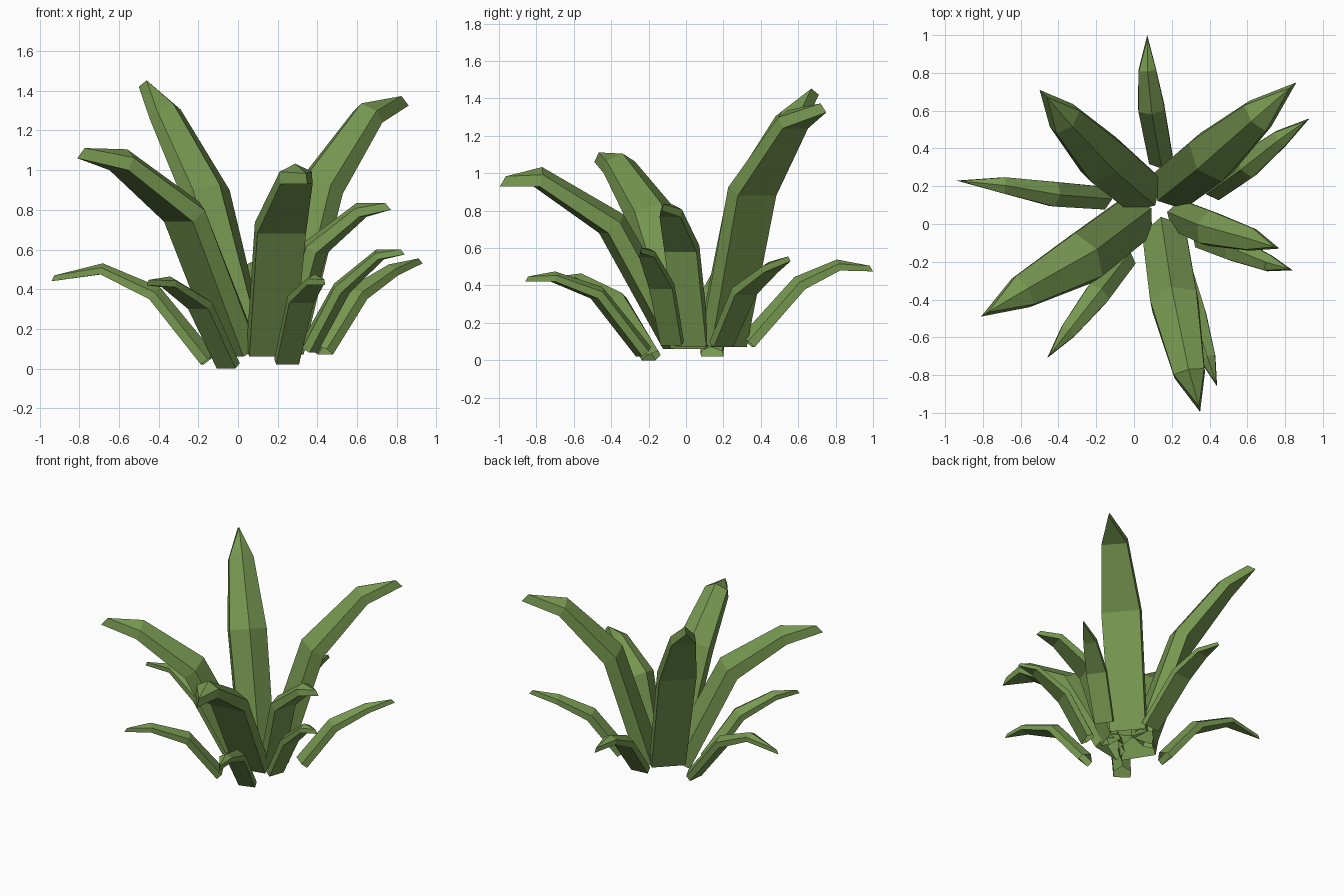
import bpy
import bmesh
from mathutils import Vector

cube = bpy.data.objects.get("Cube")
if cube:
    bpy.data.objects.remove(cube, do_unlink=True)

# Single leaf colour
green = bpy.data.materials.new("leaf_green")
green.use_nodes = True
color = (0.18, 0.31, 0.08, 1.0)
green.diffuse_color = color
shader = green.node_tree.nodes["Principled BSDF"]
shader.inputs["Base Color"].default_value = color
shader.inputs["Roughness"].default_value = 0.9

# Relative width, side wall and ridge height at root, two bends and tip
WIDTH_PROFILE = (0.92, 1.0, 0.66, 0.0)
WALL_PROFILE = (0.34, 0.34, 0.26, 0.25)
RIDGE_PROFILE = (0.64, 0.59, 0.43, 0.25)
UP = Vector((0, 0, 1))


def leaf(name, width, path):
    """Thick blade: flat underside, short side walls, shallow ridged top."""
    points = [Vector(p) for p in path]
    steps = [(b - a).normalized() for a, b in zip(points, points[1:])]
    tangents = [steps[0]]
    tangents += [(a + b).normalized() for a, b in zip(steps, steps[1:])]
    # The tip is cut slanting back towards the root
    tangents.append((steps[-1] + UP * 0.6).normalized())

    # One side direction keeps the blade from twisting
    side = (points[-1] - points[0]).cross(UP).normalized()
    bm = bmesh.new()
    rings = []
    for p, t, w, wall, ridge in zip(points, tangents, WIDTH_PROFILE,
                                    WALL_PROFILE, RIDGE_PROFILE):
        normal = side.cross(t).normalized() * width
        half = side * (width * w / 2)
        top = p + normal * wall
        section = (p - half, p + half, top + half, p + normal * ridge, top - half)
        rings.append([bm.verts.new(v) for v in section])

    # Skin the blade, leaving the root open
    for a, b in zip(rings, rings[1:]):
        for i in range(len(a)):
            j = (i + 1) % len(a)
            bm.faces.new((a[i], a[j], b[j], b[i]))
    bmesh.ops.remove_doubles(bm, verts=bm.verts, dist=0.0005)
    bmesh.ops.recalc_face_normals(bm, faces=bm.faces)

    mesh = bpy.data.meshes.new(name)
    bm.to_mesh(mesh)
    bm.free()
    mesh.materials.append(green)
    obj = bpy.data.objects.new(name, mesh)
    bpy.context.collection.objects.link(obj)


# Large leaves
leaf("large_leaf_front", 0.25,
     [(.17, -.1, .06), (.22, -.44, .68), (.295, -.8, .93), (.35, -.995, .93)])
leaf("large_leaf_right", 0.27,
     [(-.04, .0, .06), (-.3, -.2, .74), (-.6, -.365, 1.0), (-.81, -.49, 1.06)])
leaf("large_leaf_back_right", 0.26,
     [(.0, .21, .09), (-.19, .37, .86), (-.385, .575, 1.26), (-.5, .71, 1.42)])
leaf("large_leaf_back_left", 0.27,
     [(.25, .23, .07), (.44, .38, .88), (.67, .585, 1.24), (.86, .75, 1.325)])

# Medium leaf
leaf("medium_leaf_left", 0.18,
     [(.28, .03, .07), (.42, -.03, .58), (.63, -.085, .765), (.77, -.13, .8)])

# Small outer leaves
leaf("small_leaf_front_right", 0.13,
     [(-.06, -.2, .0), (-.2, -.38, .3), (-.35, -.57, .41), (-.46, -.71, .42)])
leaf("small_leaf_front", 0.13,
     [(.25, -.25, .02), (.32, -.49, .33), (.39, -.71, .42), (.44, -.86, .42)])
leaf("small_leaf_right", 0.13,
     [(-.18, .14, .02), (-.44, .16, .35), (-.69, .205, .475), (-.94, .23, .44)])
leaf("small_leaf_back", 0.14,
     [(.14, .36, .07), (.09, .63, .38), (.07, .82, .48), (.07, 1.0, .475)])
leaf("small_leaf_left", 0.13,
     [(.38, -.08, .08), (.54, -.135, .38), (.72, -.21, .55), (.84, -.245, .575)])
leaf("small_leaf_back_left", 0.14,
     [(.44, .2, .07), (.61, .32, .35), (.78, .455, .47), (.93, .56, .53)])
